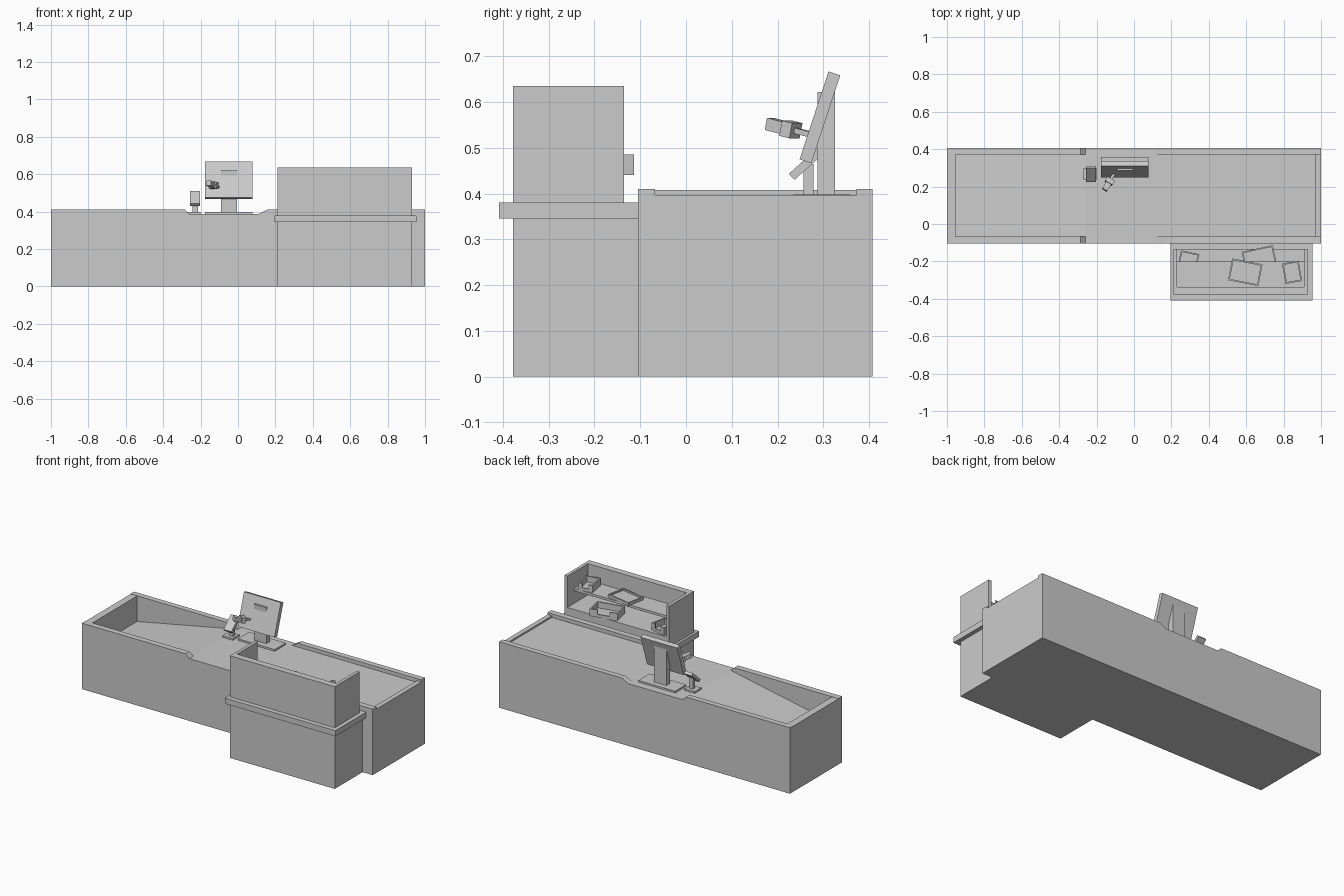
import bpy, bmesh, math
from mathutils import Matrix, Vector

cube = bpy.data.objects.get("Cube")
if cube:
    bpy.data.objects.remove(cube, do_unlink=True)

grey = bpy.data.materials.new("light_grey")
grey.use_nodes = True
grey.diffuse_color = (0.6, 0.6, 0.6, 1)
grey.node_tree.nodes["Principled BSDF"].inputs["Base Color"].default_value = (0.6, 0.6, 0.6, 1)


def finish(name, bm, loc=(0, 0, 0), rot=(0, 0, 0)):
    bmesh.ops.recalc_face_normals(bm, faces=bm.faces)
    mesh = bpy.data.meshes.new(name)
    bm.to_mesh(mesh)
    bm.free()
    mesh.materials.append(grey)
    obj = bpy.data.objects.new(name, mesh)
    obj.location = loc
    obj.rotation_euler = [math.radians(a) for a in rot]
    bpy.context.collection.objects.link(obj)
    return obj


def boxes(name, spans, loc=(0, 0, 0), rot=(0, 0, 0)):
    """One object from boxes, each given as its x, y and z ranges."""
    bm = bmesh.new()
    for span in spans:
        size = [hi - lo for lo, hi in span]
        mid = [(hi + lo) / 2 for lo, hi in span]
        bmesh.ops.create_cube(bm, size=1, matrix=Matrix.Translation(mid) @ Matrix.Diagonal((*size, 1)))
    return finish(name, bm, loc, rot)


def centred(name, size, loc, rot=(0, 0, 0)):
    return boxes(name, [[(-s / 2, s / 2) for s in size]], loc, rot)


def extrude_y(name, outline, y0, y1):
    """Side outline in x and z, extruded from y0 to y1."""
    bm = bmesh.new()
    face = bm.faces.new([bm.verts.new((x, y0, z)) for x, z in outline])
    new = bmesh.ops.extrude_face_region(bm, geom=[face])["geom"]
    verts = [v for v in new if isinstance(v, bmesh.types.BMVert)]
    bmesh.ops.translate(bm, vec=(0, y1 - y0, 0), verts=verts)
    return finish(name, bm)


def open_bin(name, loc, angle, w, d, h, lip):
    """Open bin whose +y side is cut down in the middle."""
    t, x, y = 0.008, w / 2, d / 2
    stub = w * 0.28
    spans = [
        [(-x, x), (-y, y), (0, t)],
        [(-x, x), (-y, -y + t), (t, h)],
        [(-x, -x + t), (-y + t, y), (t, h)],
        [(x - t, x), (-y + t, y), (t, h)],
        [(-x + t, x - t), (y - t, y), (t, lip)],
    ]
    if lip < h:
        spans += [[(-x + t, -x + stub), (y - t, y), (lip, h)],
                  [(x - stub, x - t), (y - t, y), (lip, h)]]
    return boxes(name, spans, loc, (0, 0, angle))


# Counter body: flat belt side, sloped bagging side
DECK = 0.387
extrude_y("counter_body", [
    (-1, 0), (1, 0), (1, 0.397), (0.97, 0.397), (0.97, DECK), (0.12, DECK),
    (-0.26, DECK), (-0.955, 0.25), (-0.955, 0.408), (-1, 0.408)], -0.068, 0.372)

# Long side walls with a lowered middle
side = [(-1, 0), (1, 0), (1, 0.41), (0.155, 0.41), (0.11, DECK),
        (-0.26, DECK), (-0.285, 0.41), (-1, 0.41)]
extrude_y("front_wall", side, -0.105, -0.068)
extrude_y("back_wall", side, 0.372, 0.407)

# Display cabinet in front of the counter
boxes("cabinet_base", [[(0.21, 0.93), (-0.378, -0.105), (0, 0.345)]])
boxes("cabinet_ledge", [[(0.195, 0.955), (-0.408, -0.105), (0.345, 0.38)]])
boxes("rack", [
    [(0.21, 0.93), (-0.378, -0.135), (0.38, 0.44)],
    [(0.21, 0.93), (-0.378, -0.337), (0.44, 0.635)],
    [(0.21, 0.23), (-0.337, -0.135), (0.44, 0.635)],
    [(0.91, 0.93), (-0.337, -0.135), (0.44, 0.635)],
    [(0.23, 0.91), (-0.337, -0.2), (0.518, 0.533)],
])

# Bins and tray on the rack
open_bin("small_bin_lower", (0.29, -0.2, 0.44), -12, 0.1, 0.1, 0.045, 0.018)
open_bin("wide_bin_lower", (0.67, -0.185, 0.44), 12, 0.17, 0.11, 0.045, 0.018)
open_bin("small_bin_upper", (0.845, -0.258, 0.533), 10, 0.09, 0.11, 0.045, 0.018)
open_bin("flat_tray", (0.595, -0.258, 0.533), -11, 0.165, 0.118, 0.018, 0.018)

# Monitor on a stand
boxes("monitor_stand", [
    [(-0.176, 0.077), (0.25, 0.358), (DECK, 0.398)],
    [(-0.092, -0.006), (0.287, 0.325), (0.398, 0.622)],
])
centred("monitor_panel", (0.253, 0.027, 0.202), (-0.05, 0.2925, 0.5665), (-18.2, 0, 0))

# Keypad on a short post
boxes("keypad_stand", [
    [(-0.27, -0.2), (0.235, 0.3), (DECK, 0.398)],
    [(-0.242, -0.215), (0.257, 0.278), (0.398, 0.465)],
])
centred("keypad", (0.055, 0.1, 0.018), (-0.23, 0.268, 0.47), (42, 0, 0))

# Hand scanner beside the screen, built along one slanted axis
start, end = Vector((-0.105, 0.272, 0.529)), Vector((-0.155, 0.186, 0.551))
axis = end - start
yaw = math.degrees(math.atan2(-axis.x, axis.y))
pitch = math.degrees(math.atan2(axis.z, axis.xy.length))
for name, at, size in [("scanner_arm", 0.3, (0.014, 0.06, 0.012)),
                       ("scanner_joint", 0.5, (0.045, 0.026, 0.034)),
                       ("scanner_head", 0.84, (0.03, 0.042, 0.027))]:
    centred(name, size, start + axis * at, (pitch, 0, yaw))
